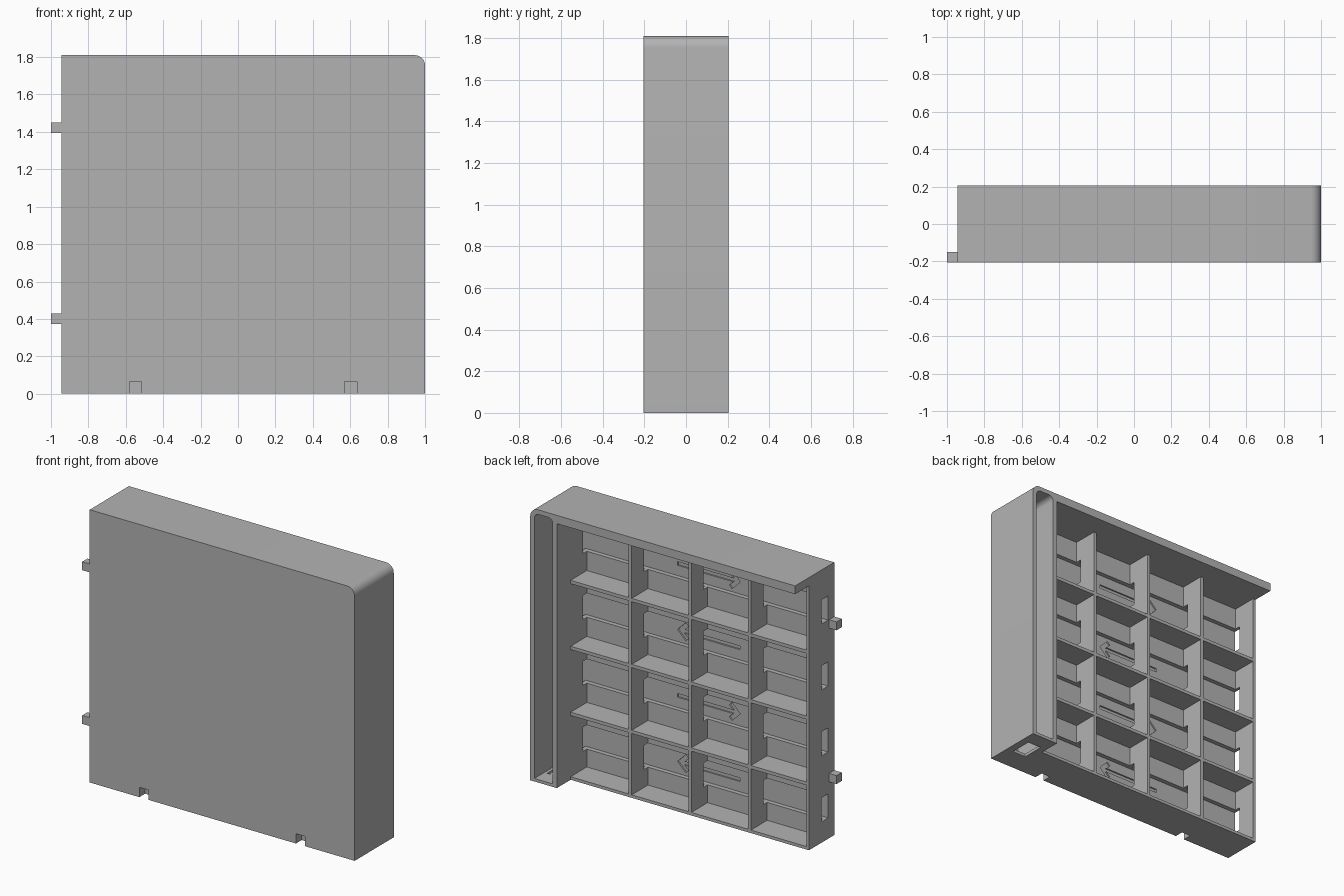
import bpy, bmesh, math

cube = bpy.data.objects.get("Cube")
if cube:
    bpy.data.objects.remove(cube, do_unlink=True)

grey = bpy.data.materials.new("plain_grey")
grey.use_nodes = True
colour = (0.45, 0.45, 0.45, 1)
grey.diffuse_color = colour
grey.node_tree.nodes["Principled BSDF"].inputs["Base Color"].default_value = colour

# Main dimensions
LEFT, RIGHT, TOP = -0.945, 1.0, 1.81
FRONT, BACK = -0.205, 0.205
RIM = 0.06            # back edge of the grid
FLOOR = -0.11         # inner face of the front panel
CHANNEL = -0.14       # bottom of the strip channels
PITCH = 0.4375
COLUMN = LEFT + 4 * PITCH
CEILING = 1.755
WALL = 0.011


def prism(bm, outline, y0, y1):
    """Extrude an x-z outline along y."""
    face = bm.faces.new([bm.verts.new((x, y0, z)) for x, z in outline])
    new = bmesh.ops.extrude_face_region(bm, geom=[face])["geom"]
    verts = [v for v in new if isinstance(v, bmesh.types.BMVert)]
    bmesh.ops.translate(bm, verts=verts, vec=(0, y1 - y0, 0))


def box(bm, x0, x1, y0, y1, z0, z1):
    prism(bm, [(x0, z0), (x1, z0), (x1, z1), (x0, z1)], y0, y1)


def arc(cx, cz, r, start, steps=8):
    """Quarter circle starting at an angle in degrees."""
    angles = [math.radians(start + 90 * i / steps) for i in range(steps + 1)]
    return [(cx + r * math.cos(a), cz + r * math.sin(a)) for a in angles]


def make(name, bm):
    bmesh.ops.recalc_face_normals(bm, faces=bm.faces[:])
    mesh = bpy.data.meshes.new(name)
    bm.to_mesh(mesh)
    bm.free()
    mesh.materials.append(grey)
    obj = bpy.data.objects.new(name, mesh)
    bpy.context.collection.objects.link(obj)
    return obj


def activate(obj):
    bpy.ops.object.select_all(action="DESELECT")
    obj.select_set(True)
    bpy.context.view_layer.objects.active = obj


def cut(target, bm):
    cutter = make("cutter", bm)
    cutter.hide_render = True
    mod = target.modifiers.new("cut", "BOOLEAN")
    mod.operation, mod.solver, mod.object = "DIFFERENCE", "EXACT", cutter
    activate(target)
    bpy.ops.object.modifier_apply(modifier=mod.name)
    bpy.data.objects.remove(cutter, do_unlink=True)


# Solid block with one rounded top corner
bm = bmesh.new()
r = 0.055
prism(bm, [(LEFT, 0), (RIGHT, 0)] + arc(RIGHT - r, TOP - r, r, 0) + [(LEFT, TOP)], FRONT, BACK)
body = make("panel_body", bm)

# Lower grid area behind the top lip, and the tall pocket in the side column
bm = bmesh.new()
box(bm, -1.2, COLUMN, RIM, 0.4, -0.2, CEILING)
x0, x1, z1, r = COLUMN + 0.03, RIGHT - 0.03, TOP - 0.03, 0.035
prism(bm, [(x0, 0.02), (x1, 0.02)] + arc(x1 - r, z1 - r, r, 0) + arc(x0 + r, z1 - r, r, 90),
      CHANNEL, 0.4)
cut(body, bm)

# Four by four open cells
bm = bmesh.new()
for col in range(4):
    for row in range(4):
        x = LEFT + col * PITCH
        z = row * PITCH
        box(bm, x + (WALL if col else 0.02), x + PITCH - (WALL if col < 3 else 0),
            FLOOR, 0.3,
            z + (WALL if row else 0.02), z + PITCH - WALL if row < 3 else CEILING)
cut(body, bm)

# Strip channels through floor, ribs and walls of each row
bm = bmesh.new()
for row in range(4):
    z = (row + 0.5) * PITCH
    box(bm, -1.2, COLUMN + 0.06, CHANNEL, -0.07, z - 0.08, z + 0.08)
cut(body, bm)

# Engraved direction arrows, alternating by row
bm = bmesh.new()
half = [(0.23, 0), (0.17, 0.06), (0.15, 0.04), (0.18, 0.012), (-0.23, 0.012)]
outline = half + [(x, -z) for x, z in reversed(half[1:])]
for row in range(4):
    way = -1 if row % 2 else 1
    z = (row + 0.5) * PITCH
    prism(bm, [(LEFT + 2 * PITCH + way * u, z + v) for u, v in outline], CHANNEL - 0.01, -0.1)

# Sockets under the front edge, and the cable hole under the column
for x in (-0.548, 0.602):
    box(bm, x - 0.033, x + 0.033, -0.3, -0.145, -0.1, 0.065)
box(bm, 0.85, 0.95, -0.05, 0.1, -0.1, 0.1)
cut(body, bm)
activate(body)
bpy.ops.object.shade_smooth_by_angle(angle=math.radians(30))

# Joining tabs on the side
for name, z in (("lower_tab", 0.402), ("upper_tab", 1.422)):
    bm = bmesh.new()
    box(bm, -1.0, LEFT + 0.01, FRONT, -0.15, z - 0.028, z + 0.028)
    make(name, bm)
